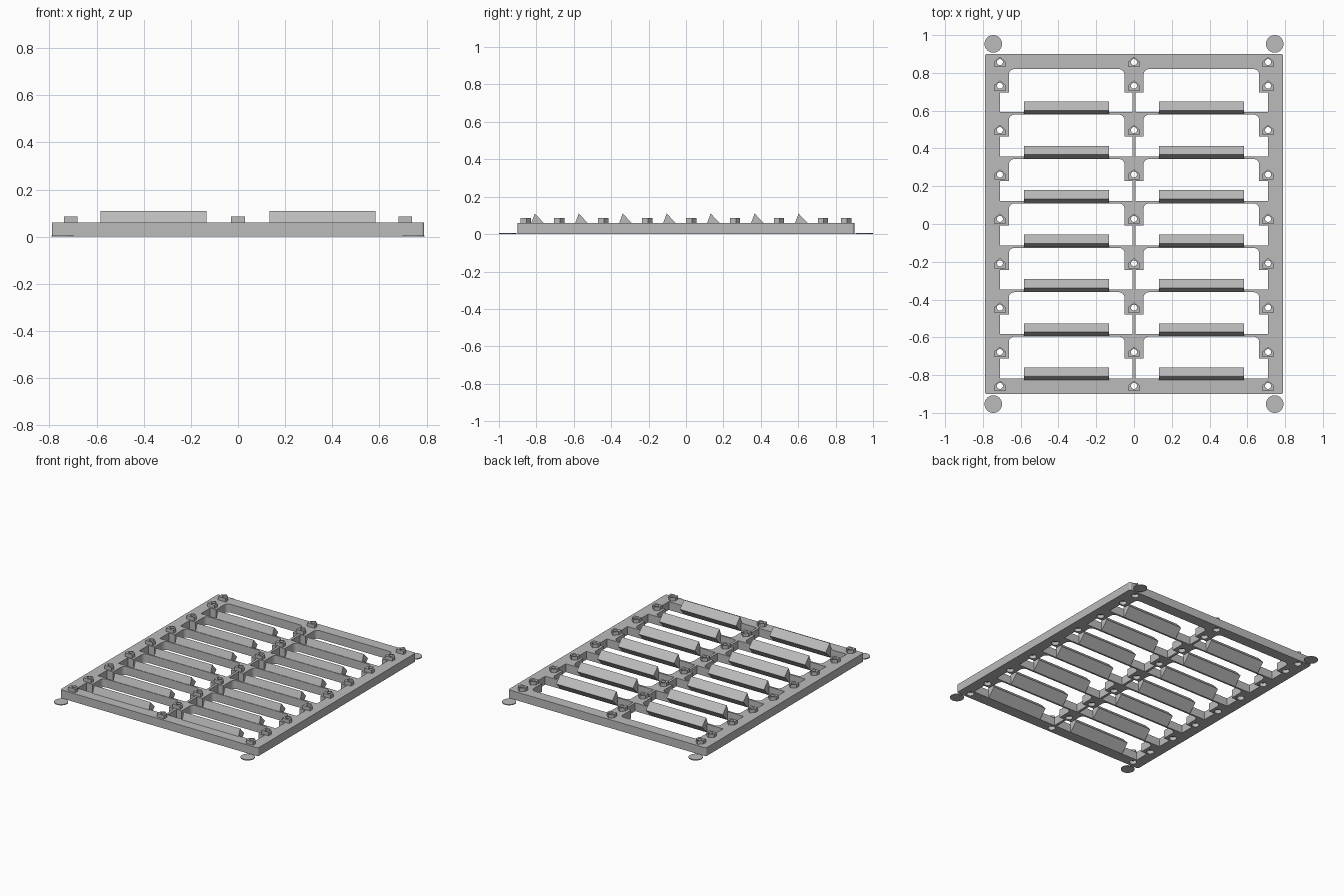
import bpy
import bmesh
from math import sin, cos, pi, radians

cube = bpy.data.objects.get("Cube")
if cube:
    bpy.data.objects.remove(cube, do_unlink=True)

mat = bpy.data.materials.new("light_grey")
mat.use_nodes = True
GREY = (0.5, 0.5, 0.5, 1)
mat.diffuse_color = GREY
mat.node_tree.nodes["Principled BSDF"].inputs["Base Color"].default_value = GREY

PLATE = 0.06
PITCH = 0.235
ROWS = range(7)


def arc(cx, cy, r, a0, a1, n):
    return [(cx + r * cos(radians(a0 + (a1 - a0) * i / n)),
             cy + r * sin(radians(a0 + (a1 - a0) * i / n))) for i in range(n + 1)]


def circle(cx, cy, r, n=24):
    return arc(cx, cy, r, 0, 360, n)[:-1]


def slab(name, loops, z0, z1):
    """Extrude closed outlines; inner loops become holes."""
    curve = bpy.data.curves.new(name, 'CURVE')
    curve.dimensions = '2D'
    curve.fill_mode = 'BOTH'
    curve.extrude = (z1 - z0) / 2
    for pts in loops:
        spline = curve.splines.new('POLY')
        spline.points.add(len(pts) - 1)
        for p, (x, y) in zip(spline.points, pts):
            p.co = (x, y, 0, 1)
        spline.use_cyclic_u = True
    temp = bpy.data.objects.new(name, curve)
    bpy.context.collection.objects.link(temp)
    bpy.context.view_layer.update()
    mesh = bpy.data.meshes.new_from_object(
        temp.evaluated_get(bpy.context.evaluated_depsgraph_get()))
    bpy.data.objects.remove(temp, do_unlink=True)
    bm = bmesh.new()
    bm.from_mesh(mesh)
    bmesh.ops.remove_doubles(bm, verts=bm.verts, dist=1e-5)
    bmesh.ops.translate(bm, verts=bm.verts, vec=(0, 0, (z0 + z1) / 2))
    bmesh.ops.recalc_face_normals(bm, faces=bm.faces)
    return finish(name, bm, mesh)


def finish(name, bm, mesh=None):
    mesh = mesh or bpy.data.meshes.new(name)
    for f in bm.faces:
        f.smooth = False
        f.material_index = 0
    bm.to_mesh(mesh)
    bm.free()
    mesh.name = name
    mesh.materials.clear()
    mesh.materials.append(mat)
    obj = bpy.data.objects.new(name, mesh)
    bpy.context.collection.objects.link(obj)
    return obj


# Peg positions: three columns, one per row plus both end rails
peg_rows = [0.857] + [0.732 - PITCH * k for k in ROWS] + [-0.857]
pegs = [(x, y) for x in (-0.71, 0, 0.71) for y in peg_rows]


# Window: narrow upper part with rounded corners, wide lower part
def window(side, row):
    bottom = 0.592 - PITCH * row
    step, top, r = bottom + 0.105, bottom + 0.228, 0.03
    if row:
        top = bottom + 0.222
    pts = [(0.009, bottom), (0.71, bottom), (0.71, step), (0.663, step)]
    pts += arc(0.663 - r, top - r, r, 0, 90, 6)
    pts += arc(0.05 + r, top - r, r, 90, 180, 6)
    pts += [(0.05, step), (0.009, step)]
    return [(side * x, y) for x, y in pts]


# Frame plate with windows and peg holes
c, w, d = 0.012, 0.79, 0.9
outline = []
for sx, sy, a in ((1, 1, 0), (-1, 1, 90), (-1, -1, 180), (1, -1, 270)):
    outline += arc(sx * (w - c), sy * (d - c), c, a, a + 90, 4)
loops = [outline]
loops += [window(s, k) for s in (-1, 1) for k in ROWS]
loops += [circle(x, y, 0.016) for x, y in pegs]
frame = slab("frame", loops, 0, PLATE)

# Wider recesses under the pegs
cutter = slab("recess_cutter", [circle(x, y, 0.025) for x, y in pegs], -0.02, 0.025)
cutter.hide_render = True
mod = frame.modifiers.new("recesses", 'BOOLEAN')
mod.operation = 'DIFFERENCE'
mod.solver = 'EXACT'
mod.object = cutter
bpy.context.view_layer.objects.active = frame
bpy.ops.object.modifier_apply(modifier=mod.name)
bpy.data.objects.remove(cutter, do_unlink=True)

# House-shaped pegs with a round hole
house = [(-0.029, -0.027), (0.029, -0.027), (0.029, 0.004), (0, 0.028), (-0.029, 0.004)]
peg_loops = []
for px, py in pegs:
    peg_loops += [[(px + x, py + y) for x, y in house], circle(px, py, 0.016)]
slab("pegs", peg_loops, PLATE, 0.085)

# Sloped ledges along every crossbar
profile = [(-0.009, 0.06), (0.01, 0.11), (0.057, 0.06), (0, 0)]
bm = bmesh.new()
for side in (-1, 1):
    for row in ROWS:
        base = 0.592 - PITCH * row
        ends = [[bm.verts.new((side * x, base + y, z)) for y, z in profile]
                for x in (0.133, 0.583)]
        bm.faces.new(ends[0])
        bm.faces.new(ends[1])
        for i in range(4):
            j = (i + 1) % 4
            bm.faces.new((ends[0][i], ends[0][j], ends[1][j], ends[1][i]))
bmesh.ops.recalc_face_normals(bm, faces=bm.faces)
finish("ledges", bm)

# Thin round corner pads
slab("corner_pads", [circle(sx * 0.745, sy * 0.9535, 0.0465, 32)
                     for sx in (-1, 1) for sy in (-1, 1)], 0, 0.006)
